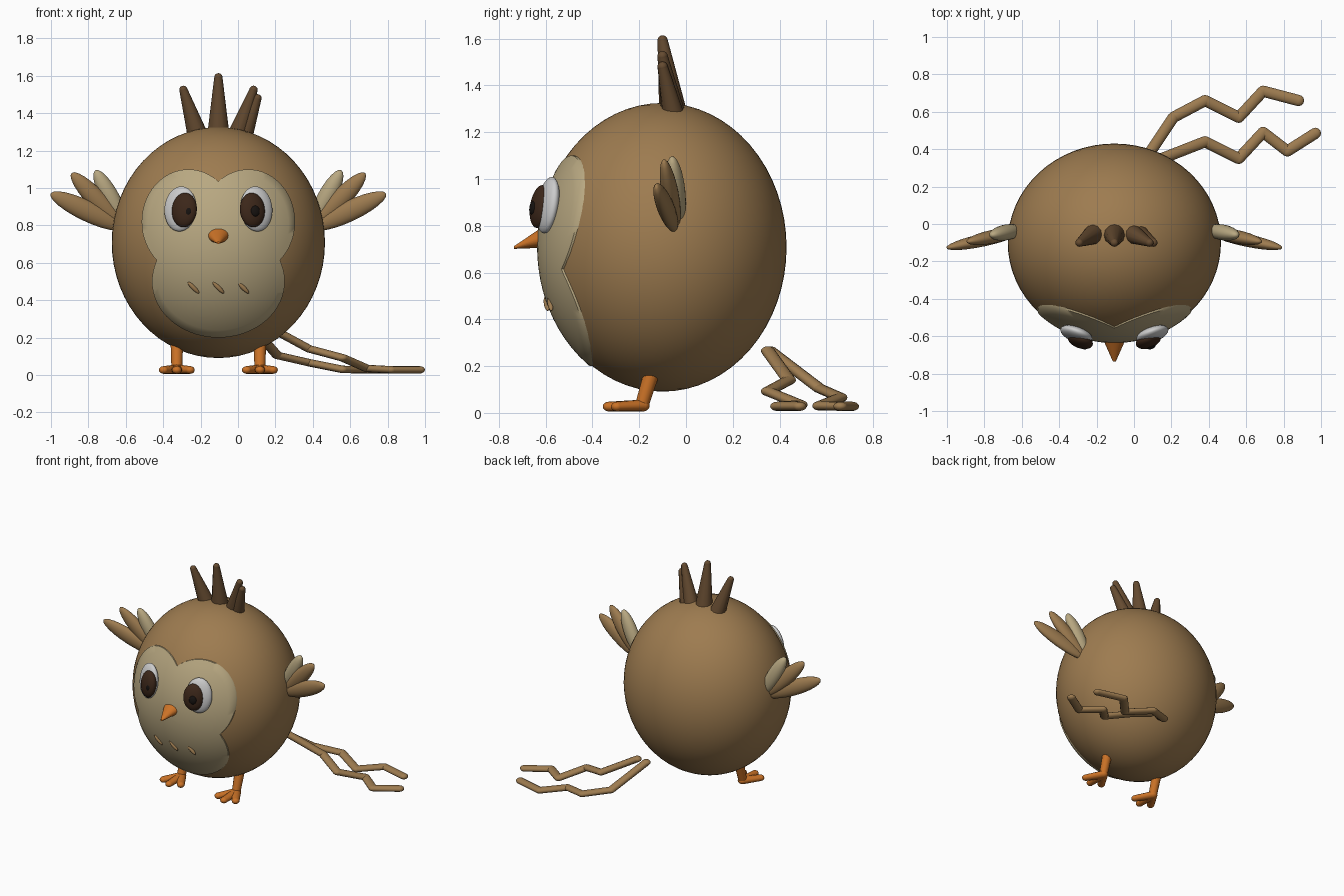
import bpy, bmesh, math
from mathutils import Vector, Matrix

if "Cube" in bpy.data.objects:
    bpy.data.objects.remove(bpy.data.objects["Cube"])

CX = -0.105                                   # symmetry plane of the bird
BC = Vector((CX, -0.10, 0.708))               # body centre
BR = Vector((0.57, 0.53, 0.617))              # body radii


def material(name, rgb):
    m = bpy.data.materials.new(name)
    m.diffuse_color = (*rgb, 1)
    m.use_nodes = True
    m.node_tree.nodes["Principled BSDF"].inputs["Base Color"].default_value = m.diffuse_color
    return m


BROWN = material("brown", (0.34, 0.20, 0.08))
DARK = material("dark_brown", (0.13, 0.07, 0.03))
CREAM = material("cream", (0.48, 0.39, 0.22))
ORANGE = material("orange", (0.60, 0.17, 0.02))
WHITE = material("white", (0.8, 0.8, 0.8))
IRIS = material("iris", (0.045, 0.02, 0.01))
BLACK = material("black", (0.008, 0.006, 0.005))


def finish(bm, name, mat, angle=50):
    bmesh.ops.recalc_face_normals(bm, faces=bm.faces)
    mesh = bpy.data.meshes.new(name)
    bm.to_mesh(mesh)
    bm.free()
    mesh.materials.append(mat)
    ob = bpy.data.objects.new(name, mesh)
    bpy.context.collection.objects.link(ob)
    bpy.ops.object.select_all(action='DESELECT')
    ob.select_set(True)
    bpy.context.view_layer.objects.active = ob
    bpy.ops.object.shade_smooth_by_angle(angle=math.radians(angle))
    return ob


def ellipsoid(name, centre, radii, mat, rot=Matrix.Identity(4), seg=32):
    bm = bmesh.new()
    mtx = Matrix.Translation(centre) @ rot @ Matrix.Diagonal((*radii, 1))
    bmesh.ops.create_uvsphere(bm, u_segments=seg, v_segments=seg // 2, radius=1, matrix=mtx)
    return finish(bm, name, mat)


def blade(name, a, b, width, thick, mat):
    """Flattened ellipsoid from a to b, thin along y."""
    a, b = Vector(a), Vector(b)
    z = (b - a).normalized()
    x = Vector((0, 1, 0)).cross(z).normalized()
    y = z.cross(x)
    rot = Matrix((x, y, z)).transposed().to_4x4()
    return ellipsoid(name, (a + b) / 2, (width, thick, (b - a).length / 2), mat, rot, 24)


def limb(name, paths, mat, seg=12, flat=1):
    """Tapered tubes with round joints; each path point is (x, y, z, radius)."""
    bm = bmesh.new()
    for path in paths:
        pts = [(Vector((x, y, z / flat)), r) for x, y, z, r in path]
        for p, r in pts:
            bmesh.ops.create_uvsphere(bm, u_segments=seg, v_segments=8, radius=r,
                                      matrix=Matrix.Translation(p))
        for (p, r), (q, s) in zip(pts, pts[1:]):
            d = q - p
            mtx = Matrix.Translation((p + q) / 2) @ d.to_track_quat('Z', 'Y').to_matrix().to_4x4()
            bmesh.ops.create_cone(bm, segments=seg, radius1=r, radius2=s, depth=d.length, matrix=mtx)
    bmesh.ops.scale(bm, vec=(1, 1, flat), verts=bm.verts)
    return finish(bm, name, mat)


def skin(x, z, k=1.0):
    """y of the front of the body at x, z, with the body scaled by k."""
    s = 1 - ((x - BC.x) / BR.x / k) ** 2 - ((z - BC.z) / BR.z / k) ** 2
    return BC.y - BR.y * k * math.sqrt(max(s, 0))


# Body
ellipsoid("body", BC, BR, BROWN, seg=64)

# Face mask: outline of two eye discs and a belly disc, laid on the body
DISCS = [(-0.16, 0.82, 0.25, 0.28), (0.16, 0.82, 0.25, 0.28), (0, 0.50, 0.355, 0.30)]


def outline(t, oz=0.68):
    c, s, best = math.cos(t), math.sin(t), 0
    for dx, dz, rx, rz in DISCS:
        A = (c / rx) ** 2 + (s / rz) ** 2
        B = -dx * c / rx ** 2 + (oz - dz) * s / rz ** 2
        C = (dx / rx) ** 2 + ((oz - dz) / rz) ** 2 - 1
        best = max(best, (-B + math.sqrt(B * B - A * C)) / A)
    return CX + c * best, oz + s * best


bm = bmesh.new()
N, R = 96, 12
mid = bm.verts.new((CX, skin(CX, 0.68, 1.012), 0.68))
rings = []
for j in range(1, R + 2):
    f, k = min(j / R, 1), 1.012 if j <= R else 0.985
    ring = []
    for i in range(N):
        ox, oz = outline(2 * math.pi * i / N)
        x, z = CX + (ox - CX) * f, 0.68 + (oz - 0.68) * f
        ring.append(bm.verts.new((x, skin(x, z, k), z)))
    rings.append(ring)
for i in range(N):
    n = (i + 1) % N
    bm.faces.new((mid, rings[0][i], rings[0][n]))
    for a, b in zip(rings, rings[1:]):
        bm.faces.new((a[i], b[i], b[n], a[n]))
mask = finish(bm, "face_mask", CREAM)
if mask.data.polygons[0].normal.y > 0:
    mask.data.flip_normals()

# Beak
bm = bmesh.new()
bmesh.ops.create_cone(bm, cap_ends=True, segments=24, radius1=0.07, radius2=0.008, depth=0.14,
                      matrix=Matrix.Rotation(math.pi / 2, 4, 'X'))
for v in bm.verts:
    t = (0.07 - v.co.y) / 0.14
    v.co = (CX + v.co.x, -0.595 - 0.14 * t, 0.757 + 0.72 * v.co.z - 0.05 * t)
finish(bm, "beak", ORANGE)

# Belly marks
for i in (-1, 0, 1):
    x = CX + 0.133 * i
    y = skin(x, 0.467, 1.012) - 0.002
    blade("belly_mark", (x - 0.03, y - 0.004, 0.497), (x + 0.03, y + 0.006, 0.437), 0.012, 0.012, BROWN)

# Eyes, wings and legs on both sides
for side, s in (("left", -1), ("right", 1)):
    def X(d):
        return CX + s * d
    tilt = Matrix.Rotation(s * math.radians(20), 4, 'Z') @ Matrix.Rotation(math.radians(-9), 4, 'X')
    ellipsoid(side + "_eye_white", (X(0.203), -0.59, 0.888), (0.09, 0.038, 0.122), WHITE, tilt)
    ellipsoid(side + "_iris", (X(0.182), -0.624, 0.882), (0.07, 0.038, 0.093), IRIS, tilt)
    ellipsoid(side + "_pupil", (X(0.182) + 0.015, -0.655, 0.877), (0.026, 0.013, 0.03), BLACK, tilt, 16)

    blade(side + "_wing_feather_inner", (X(0.50), -0.03, 0.80), (X(0.657), -0.06, 1.095), 0.05, 0.042, CREAM)
    blade(side + "_wing_feather_middle", (X(0.51), -0.04, 0.79), (X(0.785), -0.095, 1.08), 0.052, 0.036, BROWN)
    blade(side + "_wing_feather_outer", (X(0.51), -0.045, 0.785), (X(0.897), -0.128, 0.97), 0.055, 0.034, BROWN)

    fx = X(0.222)
    limb(side + "_leg", [[(fx, -0.15, 0.16, 0.033), (fx, -0.187, 0.038, 0.029)]], ORANGE)
    limb(side + "_toes", [[(fx, -0.187, 0.031, 0.032), (fx + d, y, 0.027, 0.026)]
                          for d, y in ((-0.07, -0.295), (0, -0.33), (0.07, -0.295))],
         ORANGE, flat=0.8)

# Head tuft
for bx, tx, tz, r in ((-0.215, -0.292, 1.525, 0.055), (CX, CX, 1.592, 0.06),
                      (-0.005, 0.083, 1.525, 0.052), (0.035, 0.104, 1.48, 0.045)):
    limb("tuft_spike", [[(bx, -0.055, 1.28, r), (tx, -0.10, tz, 0.022)]], DARK)

# Two zigzag tail plumes resting on the ground
TAILS = [
    [(0.07, 0.36, 0.265), (0.21, 0.57, 0.105), (0.38, 0.66, 0.066), (0.56, 0.57, 0.03),
     (0.69, 0.71, 0.028), (0.88, 0.66, 0.028)],
    [(0.15, 0.35, 0.265), (0.38, 0.44, 0.14), (0.56, 0.35, 0.092), (0.69, 0.49, 0.035),
     (0.82, 0.39, 0.028), (0.97, 0.485, 0.028)]]
for path in TAILS:
    limb("tail_plume", [[(*p, 0.03) for p in path]], BROWN, flat=0.66)
